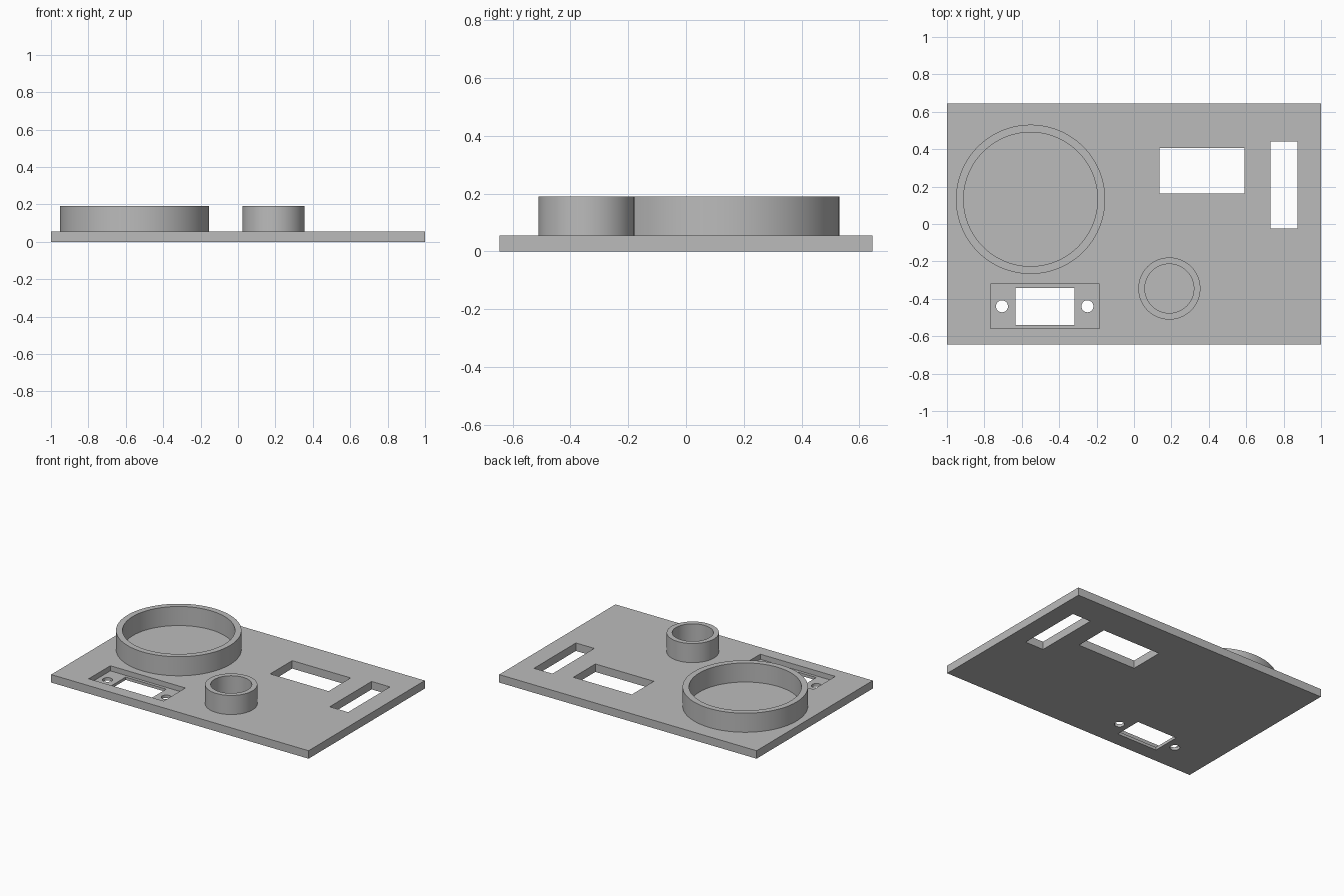
import bpy, bmesh, math
from mathutils import Matrix, Vector

if "Cube" in bpy.data.objects:
    bpy.data.objects.remove(bpy.data.objects["Cube"])

PLATE_T = 0.056      # plate thickness
RING_TOP = 0.19      # top of both collars
RECESS_Z = 0.02      # floor of the connector recess

grey = bpy.data.materials.new("plain grey")
grey.diffuse_color = (0.5, 0.5, 0.5, 1)
grey.use_nodes = True
grey.node_tree.nodes["Principled BSDF"].inputs["Base Color"].default_value = grey.diffuse_color


def finish(name, bm):
    bmesh.ops.recalc_face_normals(bm, faces=bm.faces)
    mesh = bpy.data.meshes.new(name)
    bm.to_mesh(mesh)
    bm.free()
    mesh.materials.append(grey)
    ob = bpy.data.objects.new(name, mesh)
    bpy.context.collection.objects.link(ob)
    return ob


def box(name, x0, x1, y0, y1, z0, z1):
    bm = bmesh.new()
    mid = Vector(((x0 + x1) / 2, (y0 + y1) / 2, (z0 + z1) / 2))
    size = Matrix.Diagonal((x1 - x0, y1 - y0, z1 - z0, 1))
    bmesh.ops.create_cube(bm, size=1, matrix=Matrix.Translation(mid) @ size)
    return finish(name, bm)


def cylinder(name, x, y, r, z0, z1):
    bm = bmesh.new()
    bmesh.ops.create_cone(bm, cap_ends=True, segments=48, radius1=r, radius2=r,
                          depth=z1 - z0,
                          matrix=Matrix.Translation((x, y, (z0 + z1) / 2)))
    return finish(name, bm)


def ring(name, x, y, r_out, r_in, z0, z1, n=128):
    bm = bmesh.new()
    profile = [(r_out, z0), (r_out, z1), (r_in, z1), (r_in, z0)]
    loops = [[bm.verts.new((x + r * math.cos(2 * math.pi * i / n),
                            y + r * math.sin(2 * math.pi * i / n), z))
              for i in range(n)] for r, z in profile]
    for a, b in zip(loops, loops[1:] + loops[:1]):
        for i in range(n):
            j = (i + 1) % n
            bm.faces.new((a[i], a[j], b[j], b[i]))
    return finish(name, bm)


def smooth(ob):
    bpy.ops.object.select_all(action='DESELECT')
    ob.select_set(True)
    bpy.context.view_layer.objects.active = ob
    bpy.ops.object.shade_smooth_by_angle(angle=math.radians(30))


# Base plate
plate = box("base_plate", -1, 1, -0.645, 0.645, 0, PLATE_T)

# Cutters: recess, three windows and two screw holes
cutters = [
    box("recess_cutter", -0.768, -0.185, -0.56, -0.32, RECESS_Z, 0.2),
    box("connector_window_cutter", -0.634, -0.319, -0.54, -0.341, -0.1, 0.15),
    box("wide_window_cutter", 0.136, 0.59, 0.163, 0.407, -0.1, 0.2),
    box("tall_window_cutter", 0.73, 0.873, -0.025, 0.44, -0.1, 0.2),
]
for side, x in (("left", -0.706), ("right", -0.249)):
    cutters.append(cylinder(side + "_screw_hole_cutter", x, -0.44, 0.032, -0.1, 0.15))

for c in cutters:
    mod = plate.modifiers.new(c.name, 'BOOLEAN')
    mod.operation = 'DIFFERENCE'
    mod.solver = 'EXACT'
    mod.object = c

# Bake the cuts and remove the cutters
bpy.context.view_layer.update()
cut = bpy.data.meshes.new_from_object(
    plate.evaluated_get(bpy.context.evaluated_depsgraph_get()))
plate.modifiers.clear()
plate.data = cut
for c in cutters:
    bpy.data.objects.remove(c)
smooth(plate)

# Raised collars
smooth(ring("large_collar", -0.553, 0.132, 0.399, 0.358, PLATE_T - 0.01, RING_TOP))
smooth(ring("small_collar", 0.189, -0.345, 0.166, 0.131, PLATE_T - 0.01, RING_TOP))
